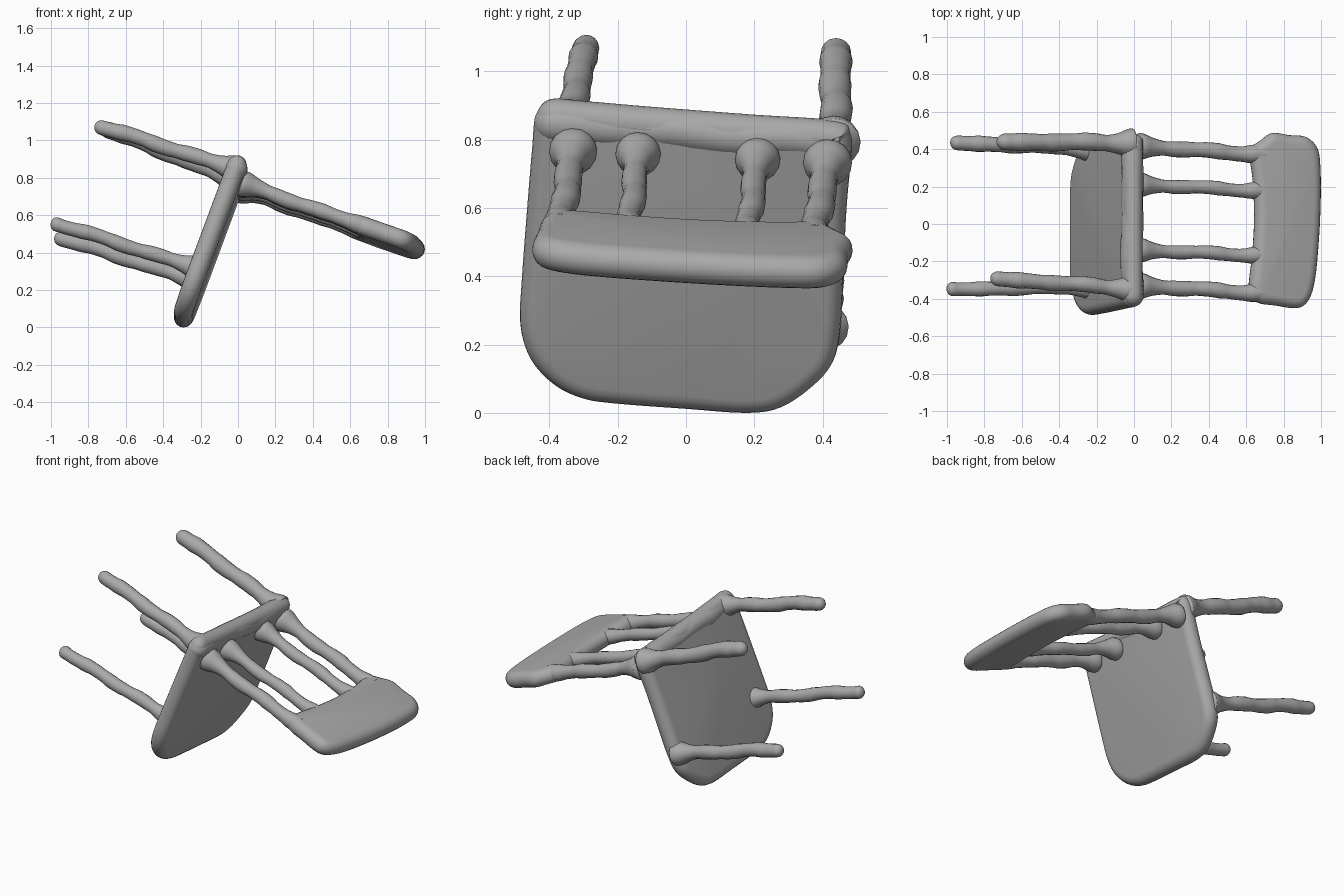
import bpy, bmesh, math
from mathutils import Vector

if "Cube" in bpy.data.objects:
    bpy.data.objects.remove(bpy.data.objects["Cube"])

grey = bpy.data.materials.new("soft grey")
grey.diffuse_color = (0.4, 0.4, 0.4, 1)
grey.use_nodes = True
grey.node_tree.nodes["Principled BSDF"].inputs["Base Color"].default_value = grey.diffuse_color


def finish(bm, name):
    bmesh.ops.recalc_face_normals(bm, faces=bm.faces)
    me = bpy.data.meshes.new(name)
    bm.to_mesh(me)
    bm.free()
    for p in me.polygons:
        p.use_smooth = True
    me.materials.append(grey)
    ob = bpy.data.objects.new(name, me)
    bpy.context.collection.objects.link(ob)
    return ob


def skin(bm, rings):
    """Bridge equal rings of points and close both ends."""
    vs = [[bm.verts.new(p) for p in r] for r in rings]
    n = len(vs[0])
    for a, b in zip(vs, vs[1:]):
        for i in range(n):
            j = (i + 1) % n
            bm.faces.new((a[i], a[j], b[j], b[i]))
    bm.faces.new(vs[0])
    bm.faces.new(vs[-1])


def smooth_loop(pts, steps=4):
    """Closed smooth curve through a few outline points."""
    out, n = [], len(pts)
    for i in range(n):
        a, b, c, d = (Vector(pts[(i + k) % n]) for k in (-1, 0, 1, 2))
        for s in range(steps):
            t = s / steps
            out.append(0.5 * (2 * b + (c - a) * t + (2 * a - 5 * b + 4 * c - d) * t * t
                              + (3 * b - a - 3 * c + d) * t ** 3))
    return out


def slab(name, outline, place, normal, half):
    """Pillow-edged board: outline rings inset along a round rim."""
    loop = smooth_loop(outline)
    n = len(loop)
    area = sum(loop[i].cross(loop[(i + 1) % n]) for i in range(n))
    side = 1 if area > 0 else -1
    inward = []
    for i in range(n):
        t = (loop[(i + 1) % n] - loop[i - 1]).normalized()
        inward.append(Vector((-t.y, t.x)) * side)
    rings = []
    for k in range(11):
        a = math.pi * (k / 10 - 0.5)
        inset = half * (1 - math.cos(a))
        rings.append([place(p + w * inset) + normal * half * math.sin(a)
                      for p, w in zip(loop, inward)])
    bm = bmesh.new()
    skin(bm, rings)
    return finish(bm, name)


def rod(name, start, end, r, flare=(0.0, 0.0), wobble=0.05, sides=16, segs=40):
    """Slightly uneven round rod with domed ends, flared where it joins a board."""
    start, end = Vector(start), Vector(end)
    axis = end - start
    length = axis.length
    d = axis.normalized()
    u = d.orthogonal().normalized()
    v = d.cross(u)
    rings = []
    for k in range(segs + 1):
        t = 0.5 - 0.5 * math.cos(math.pi * (0.02 + 0.96 * k / segs))
        s = t * length
        rad = r * (1 + wobble * math.sin(s * 32) + 0.4 * wobble * math.sin(s * 71))
        rad += flare[0] * math.exp(-(s / 0.075) ** 2)
        rad += flare[1] * math.exp(-((length - s) / 0.075) ** 2)
        for e, f in ((s, flare[0]), (length - s, flare[1])):
            if f == 0 and e < r:
                rad *= math.sqrt(max(0.02, 1 - (1 - e / r) ** 2))
        sway = u * 0.004 * math.sin(s * 19) + v * 0.004 * math.sin(s * 14)
        c = start + d * s + sway
        rings.append([c + (u * math.cos(a) + v * math.sin(a)) * rad
                      for a in (2 * math.pi * i / sides for i in range(sides))])
    bm = bmesh.new()
    skin(bm, rings)
    return finish(bm, name)


# Seat board, tipped up on its rounded front edge
def on_seat(p):
    return Vector((-0.315 + 0.37 * p[1] + 0.03 * p[0], p[0], p[1]))


seat_outline = [(-.40, .915), (-.44, .87), (-.45, .78), (-.465, .6), (-.48, .4), (-.485, .26),
                (-.455, .16), (-.385, .085), (-.30, .045), (-.2, .03), (0, .015), (.18, .003),
                (.28, .02), (.37, .08), (.43, .15), (.452, .25), (.46, .4), (.47, .6),
                (.483, .75), (.48, .82), (.44, .853), (.2, .87), (-.1, .893), (-.3, .91)]
slab("seat", seat_outline, on_seat, Vector((1, -0.03, -0.37)).normalized(), 0.052)

# Thick rear edge of the seat
rod("seat_rear_edge", on_seat((-.445, .852)), on_seat((.48, .79)), 0.059, wobble=0.01)


# Backrest panel
def on_back(p):
    return Vector((p[0], p[1], 0.76 - 0.35 * p[0] - 0.045 * p[1]))


back_outline = [(.615, -.36), (.66, -.42), (.75, -.435), (.87, -.45), (.93, -.41), (.965, -.3),
                (.985, -.1), (.995, .1), (.995, .28), (.98, .4), (.92, .465), (.83, .475),
                (.74, .487), (.68, .45), (.62, .39), (.635, .25), (.645, .05), (.635, -.15)]
slab("backrest_panel", back_outline, on_back, Vector((0.35, 0.045, 1)).normalized(), 0.05)

# Four backrest posts: start y, end y, radius
for i, (y0, y1, r) in enumerate([(-.33, -.37, .040), (-.14, -.168, .036),
                                 (.21, .178, .036), (.415, .372, .041)]):
    rod(f"backrest_post_{i + 1}", on_back((0.02, y0)), on_back((0.69, y1)), r, (0.03, 0.012))

# Four legs: foot and seat ends
legs = {"rear_leg_left": ((-.01, -.345, .845), (-.765, -.29, 1.085), .041),
        "rear_leg_right": ((-.01, .435, .79), (-.73, .44, 1.075), .046),
        "front_leg_left": ((-.21, -.335, .315), (-1.0, -.35, .565), .038),
        "front_leg_right": ((-.22, .405, .25), (-.98, .435, .49), .041)}
for name, (top, foot, r) in legs.items():
    rod(name, top, foot, r, (0.03, 0.0))
